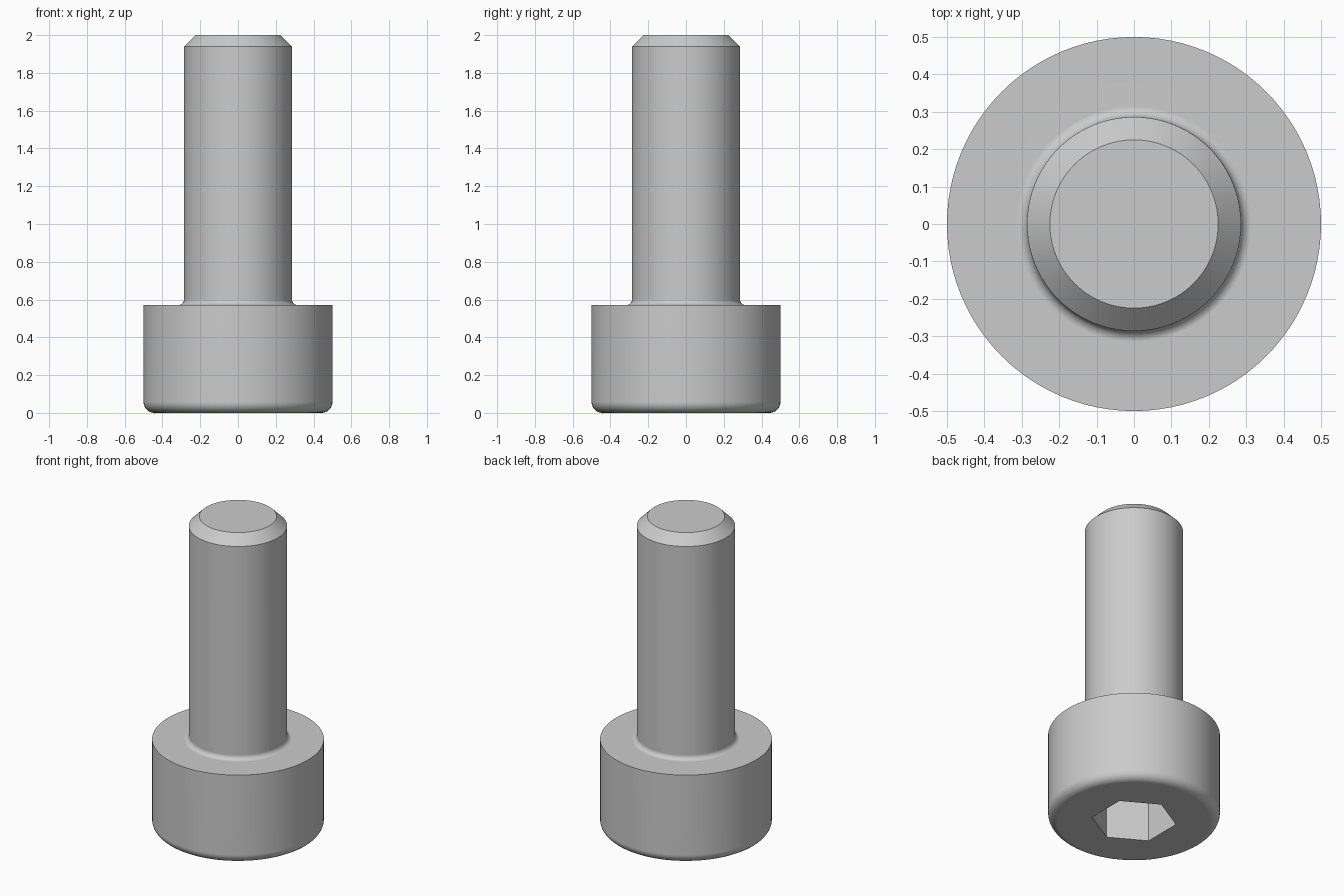
import bpy, bmesh, math

if "Cube" in bpy.data.objects:
    bpy.data.objects.remove(bpy.data.objects["Cube"])

SEGMENTS = 96          # multiple of 6 so the hex corners land on the grid
HEAD_R, HEAD_H = 0.5, 0.571
SHANK_R, TIP_R, TOP = 0.286, 0.225, 2.0
HEAD_ROUND, NECK_ROUND = 0.057, 0.029
HEX_APOTHEM, HEX_DEPTH = 0.214, 0.29


def arc(cx, cz, r, start, end, steps=7):
    """Profile points along an arc, angles in degrees."""
    return [(cx + r * math.cos(math.radians(start + (end - start) * i / steps)),
             cz + r * math.sin(math.radians(start + (end - start) * i / steps)))
            for i in range(steps + 1)]


def circle(r):
    return lambda a: r


def hexagon(apothem):
    # two flats face left and right, corners on the y axis
    def radius(a):
        off = (a + math.pi / 6) % (math.pi / 3) - math.pi / 6
        return apothem / math.cos(off)
    return radius


# Rings from the socket floor, out over the head and up to the tip
rings = [(hexagon(HEX_APOTHEM), HEX_DEPTH), (hexagon(HEX_APOTHEM), 0.0)]
profile = arc(HEAD_R - HEAD_ROUND, HEAD_ROUND, HEAD_ROUND, -90, 0)
profile += [(HEAD_R, HEAD_H)]
profile += arc(SHANK_R + NECK_ROUND, HEAD_H + NECK_ROUND, NECK_ROUND, 270, 180)
profile += [(SHANK_R, TOP - (SHANK_R - TIP_R)), (TIP_R, TOP)]
rings += [(circle(r), z) for r, z in profile]

bm = bmesh.new()
loops = []
for radius, z in rings:
    loop = []
    for i in range(SEGMENTS):
        a = 2 * math.pi * i / SEGMENTS + math.pi / 6
        r = radius(a)
        loop.append(bm.verts.new((r * math.cos(a), r * math.sin(a), z)))
    loops.append(loop)
for low, high in zip(loops, loops[1:]):
    for i in range(SEGMENTS):
        j = (i + 1) % SEGMENTS
        bm.faces.new((low[i], low[j], high[j], high[i]))
bm.faces.new(loops[0])     # socket floor
bm.faces.new(loops[-1])    # flat tip
bmesh.ops.recalc_face_normals(bm, faces=bm.faces)

mesh = bpy.data.meshes.new("socket_head_bolt")
bm.to_mesh(mesh)
bm.free()
bolt = bpy.data.objects.new("socket_head_bolt", mesh)
bpy.context.collection.objects.link(bolt)

steel = bpy.data.materials.new("grey_steel")
steel.diffuse_color = (0.6, 0.6, 0.6, 1)
steel.use_nodes = True
steel.node_tree.nodes["Principled BSDF"].inputs["Base Color"].default_value = steel.diffuse_color
mesh.materials.append(steel)

# Smooth rounds, crisp chamfer and socket edges, flat end faces
bpy.context.view_layer.objects.active = bolt
bolt.select_set(True)
bpy.ops.object.shade_smooth_by_angle(angle=math.radians(30))
weighted = bolt.modifiers.new("flat_face_normals", 'WEIGHTED_NORMAL')
weighted.keep_sharp = True
